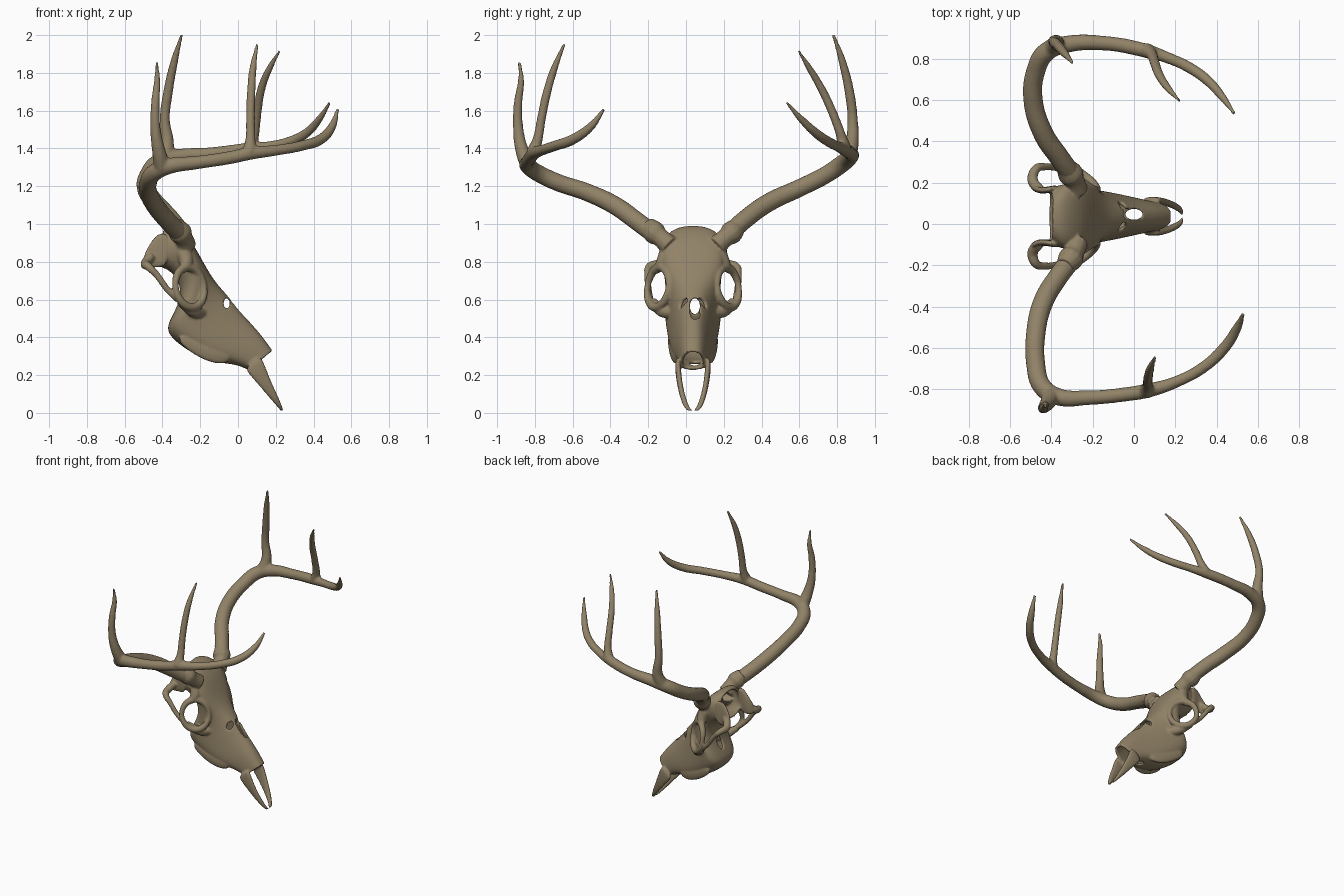
import bpy, bmesh, math

CY = 0.037   # skull midline
bone = bpy.data.materials.new("bone brown")
bone.diffuse_color = (0.285, 0.225, 0.137, 1)


def select(obs):
    bpy.ops.object.select_all(action='DESELECT')
    for o in obs:
        o.select_set(True)
    bpy.context.view_layer.objects.active = obs[0]


def tube(name, pts, cyclic=False):
    """Smooth tapered tube; pts are (x, y, z, radius)."""
    cu = bpy.data.curves.new(name, 'CURVE')
    cu.dimensions = '3D'
    cu.bevel_depth = 1.0
    cu.bevel_resolution = 4
    cu.resolution_u = 8
    cu.use_fill_caps = True
    sp = cu.splines.new('BEZIER')
    sp.bezier_points.add(len(pts) - 1)
    sp.radius_interpolation = 'CARDINAL'
    sp.use_cyclic_u = cyclic
    for bp, p in zip(sp.bezier_points, pts):
        bp.co = p[:3]
        bp.radius = p[3]
        bp.handle_left_type = bp.handle_right_type = 'AUTO'
    ob = bpy.data.objects.new(name, cu)
    bpy.context.collection.objects.link(ob)
    return ob


def loft(name, sections, capped=True, n=20, e=0.75):
    """Skin rounded sections: (top x, top z, bottom x, bottom z, top half width, bottom half width, centre y)."""
    bm = bmesh.new()
    rings = []
    for tx, tz, bx, bz, wt, wb, yc in sections:
        ring = []
        for i in range(n):
            a = 2 * math.pi * i / n
            c, s = math.cos(a), math.sin(a)
            u = 0.5 + 0.5 * math.copysign(abs(s) ** e, s)
            y = yc + math.copysign(abs(c) ** e, c) * (wb + (wt - wb) * u)
            ring.append(bm.verts.new((bx + (tx - bx) * u, y, bz + (tz - bz) * u)))
        rings.append(ring)
    for r, q in zip(rings, rings[1:]):
        for i in range(n):
            j = (i + 1) % n
            bm.faces.new((r[i], r[j], q[j], q[i]))
    if capped:
        bm.faces.new(rings[0])
        bm.faces.new(rings[-1])
    bmesh.ops.recalc_face_normals(bm, faces=bm.faces)
    me = bpy.data.meshes.new(name)
    bm.to_mesh(me)
    bm.free()
    ob = bpy.data.objects.new(name, me)
    bpy.context.collection.objects.link(ob)
    ob.modifiers.new("round", 'SUBSURF').levels = 2
    return ob


def fuse(name, parts, voxel, smooth):
    """Merge overlapping parts into one softly blended surface."""
    for p in parts:   # convert one by one so modifiers and bevels are applied
        select([p])
        bpy.ops.object.convert(target='MESH')
    select(parts)
    bpy.ops.object.join()
    ob = bpy.context.object
    ob.name = name
    rm = ob.modifiers.new("blend", 'REMESH')
    rm.mode = 'VOXEL'
    rm.voxel_size = voxel
    sm = ob.modifiers.new("soften", 'SMOOTH')
    sm.factor = 0.5
    sm.iterations = smooth
    select([ob])
    bpy.ops.object.convert(target='MESH')
    ob = bpy.context.object
    ob.data.materials.clear()
    ob.data.materials.append(bone)
    bpy.ops.object.shade_smooth()
    return ob


# skull: hollow shell, open at the cut back and at the nose
skull = loft("skull", [
    (-.395, .99, -.41, .77, .11, .15, CY),
    (-.34, .995, -.37, .76, .17, .15, CY),
    (-.245, .915, -.31, .70, .205, .11, CY),
    (-.185, .80, -.30, .60, .195, .09, CY),
    (-.125, .70, -.365, .49, .13, .17, CY),
    (-.07, .64, -.385, .42, .095, .18, CY),
    (-.01, .57, -.28, .335, .075, .165, CY),
    (.05, .495, -.15, .265, .065, .14, CY),
    (.12, .42, -.03, .262, .06, .105, CY),
    (.183, .33, .06, .225, .052, .08, CY)], capped=False)
sol = skull.modifiers.new("wall", 'SOLIDIFY')
sol.thickness = 0.018
sol.offset = -1


# openings in the face bones
def cutter(name, loc, rot, scale):
    bpy.ops.mesh.primitive_cylinder_add(vertices=20, radius=1, depth=1, location=loc, rotation=rot)
    ob = bpy.context.object
    ob.name = name
    ob.scale = scale
    ob.hide_render = True
    m = skull.modifiers.new(name, 'BOOLEAN')
    m.object = ob
    m.solver = 'EXACT'
    return ob


cutters = [
    cutter("face_hole_cutter", (-.15, CY + .01, .565), (0, math.pi / 2, 0), (.042, .026, .7)),
    cutter("nasal_hole_cutter", (.0, CY + .01, .45), (0, 0, 0), (.042, .026, .6)),
    cutter("side_hole_cutter", (-.06, CY, .58), (math.pi / 2, 0, 0), (.016, .027, .6))]

skull_parts = [skull]
add = skull_parts.append
for s in (1, -1):
    def Y(v):
        return CY + s * v

    # nose prong
    add(loft("nose_prong", [
        (.12, .315, .03, .235, .015, .015, Y(.080)),
        (.145, .25, .06, .20, .016, .016, Y(.079)),
        (.175, .17, .11, .145, .015, .015, Y(.071)),
        (.21, .095, .165, .08, .015, .015, Y(.056)),
        (.24, .02, .215, .025, .016, .016, Y(.032)),
        (.242, .007, .23, .007, .014, .014, Y(.008))], n=10))
    # tooth row
    add(loft("tooth_row", [
        (-.30, .43, -.33, .38, .02, .014, Y(.12)),
        (-.20, .37, -.22, .295, .022, .018, Y(.11)),
        (-.10, .34, -.12, .255, .022, .018, Y(.095)),
        (-.02, .31, -.05, .262, .018, .012, Y(.08))], n=10))
    # eye socket rim
    rim = []
    for i in range(12):
        a = 2 * math.pi * i / 12
        c, d = math.cos(a), math.sin(a)
        rim.append((-.255 - .075 * c - .012 * d, Y(.185 + .056 * c - .012 * d),
                    .665 + .106 * d, .017 + .006 * abs(d)))
    add(tube("eye_rim", rim, True))
    # cheek bridge and brow ridge tie the rim to the skull
    add(tube("cheek_bridge", [(-.19, Y(.105), .53, .03), (-.24, Y(.165), .54, .032),
                              (-.31, Y(.21), .59, .022)]))
    add(tube("brow_ridge", [(-.29, Y(.13), .86, .045), (-.275, Y(.165), .79, .035),
                            (-.30, Y(.20), .75, .02)]))
    # cheek arch curling round to the braincase
    add(tube("cheek_arch", [(-.32, Y(.225), .60, .017), (-.375, Y(.235), .655, .017),
                            (-.43, Y(.24), .73, .018), (-.475, Y(.228), .775, .022),
                            (-.49, Y(.175), .79, .026), (-.46, Y(.135), .83, .024)]))
    # side wall of the braincase
    add(loft("temple_plate", [
        (-.36, .96, -.37, .77, .016, .016, Y(.14)),
        (-.43, .955, -.42, .77, .016, .017, Y(.125)),
        (-.465, .90, -.47, .76, .014, .016, Y(.125)),
        (-.495, .85, -.505, .78, .012, .014, Y(.145))], n=12))
    # antler pedicle with burr
    add(tube("antler_base", [
        (-.275, Y(.125), .885, .055), (-.29, Y(.175), .93, .050), (-.30, Y(.195), .946, .060),
        (-.312, Y(.212), .963, .060), (-.335, Y(.24), .995, .046)]))
fuse("skull", skull_parts, 0.0065, 4)
for c in cutters:
    bpy.data.objects.remove(c)

# left antler
left = [
    tube("left_beam", [
        (-.30, .235, .955, .05), (-.36, .32, 1.03, .050), (-.44, .44, 1.115, .050),
        (-.488, .60, 1.19, .048), (-.475, .74, 1.26, .047), (-.42, .835, 1.325, .047),
        (-.32, .87, 1.355, .042), (-.15, .875, 1.37, .036), (.05, .84, 1.395, .035),
        (.16, .805, 1.41, .028), (.27, .755, 1.435, .027), (.36, .69, 1.48, .025),
        (.43, .61, 1.555, .019), (.486, .533, 1.643, .009)]),
    tube("left_rear_tine", [
        (-.395, .85, 1.33, .046), (-.375, .877, 1.42, .037), (-.388, .882, 1.55, .028),
        (-.37, .865, 1.70, .026), (-.335, .825, 1.87, .02), (-.297, .779, 2.004, .009)]),
    tube("left_front_tine", [
        (.06, .84, 1.395, .038), (.085, .82, 1.47, .027), (.10, .78, 1.58, .024),
        (.125, .715, 1.72, .022), (.17, .65, 1.83, .017), (.221, .595, 1.917, .008)])]
fuse("left_antler", left, 0.008, 6)

# right antler
right = [
    tube("right_beam", [
        (-.31, -.18, .955, .05), (-.37, -.26, 1.015, .05), (-.44, -.38, 1.10, .05),
        (-.475, -.53, 1.17, .048), (-.475, -.68, 1.22, .047), (-.445, -.785, 1.27, .046),
        (-.37, -.835, 1.305, .043), (-.22, -.84, 1.325, .036), (-.05, -.825, 1.35, .035),
        (.07, -.805, 1.375, .035), (.20, -.765, 1.39, .029), (.34, -.69, 1.415, .028),
        (.44, -.595, 1.45, .028), (.50, -.50, 1.52, .022), (.528, -.435, 1.607, .01)]),
    tube("right_rear_tine", [
        (-.40, -.83, 1.30, .044), (-.42, -.868, 1.39, .036), (-.437, -.888, 1.5, .028),
        (-.437, -.888, 1.65, .023), (-.428, -.873, 1.76, .017), (-.43, -.882, 1.858, .009)]),
    tube("right_front_tine", [
        (.06, -.81, 1.375, .038), (.066, -.785, 1.45, .027), (.066, -.765, 1.56, .024),
        (.07, -.735, 1.7, .023), (.08, -.695, 1.83, .019), (.102, -.644, 1.953, .009)])]
fuse("right_antler", right, 0.008, 6)
